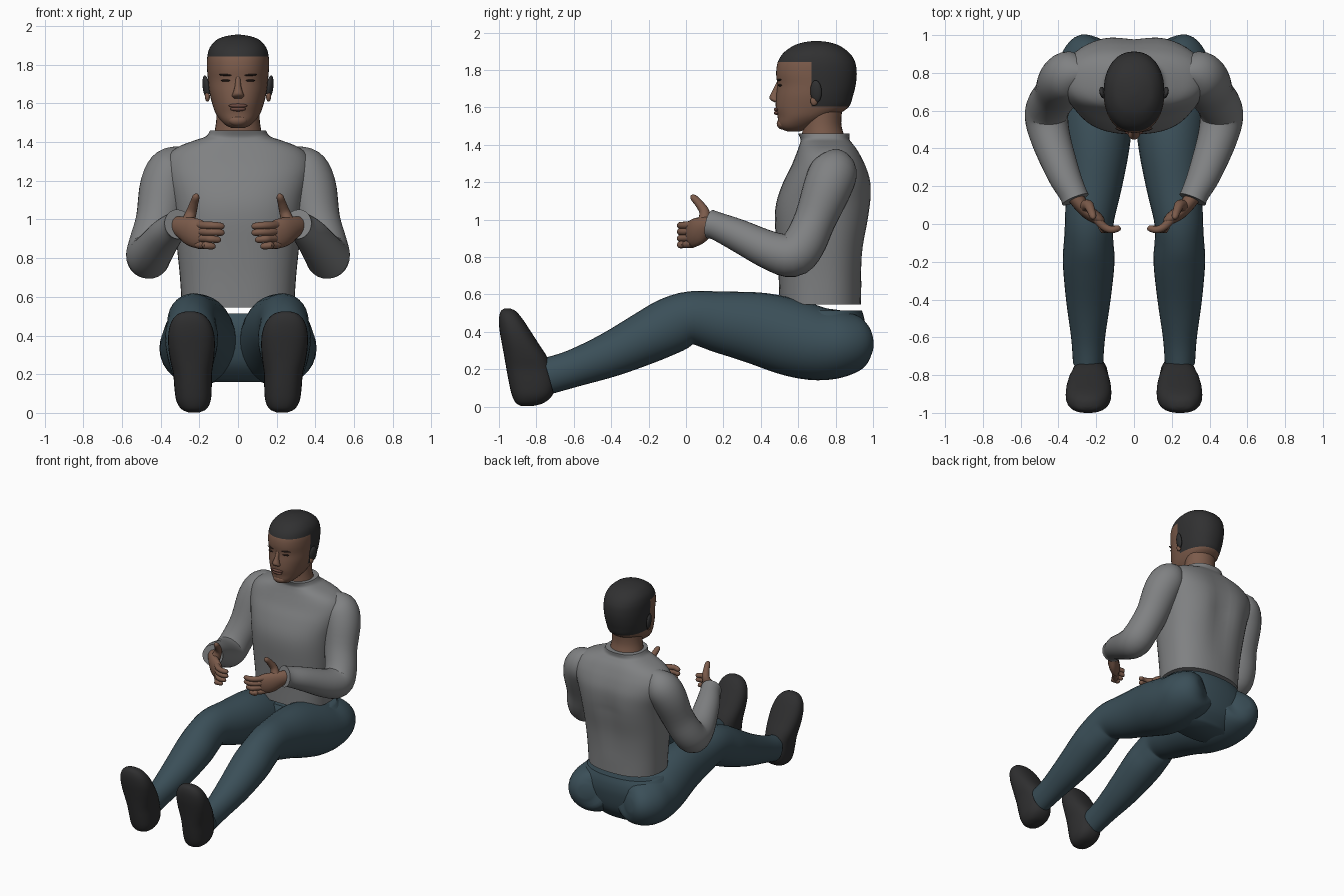
import bpy, bmesh, math
from mathutils import Vector, Matrix

X, Z = Vector((1, 0, 0)), Vector((0, 0, 1))


def material(name, rgb):
    m = bpy.data.materials.new(name)
    m.diffuse_color = (*rgb, 1)
    return m


skin = material("skin", (0.20, 0.105, 0.07))
hair = material("hair", (0.03, 0.03, 0.031))
knit = material("grey_knit", (0.215, 0.22, 0.225))
denim = material("blue_trousers", (0.043, 0.078, 0.098))
rubber = material("dark_shoe", (0.028, 0.028, 0.029))
lip = material("lip", (0.15, 0.068, 0.052))
eye_dark = material("eye_dark", (0.03, 0.018, 0.014))


def finish(name, bm, mat, mirror):
    bmesh.ops.recalc_face_normals(bm, faces=bm.faces[:])
    me = bpy.data.meshes.new(name)
    bm.to_mesh(me)
    bm.free()
    me.materials.append(mat)
    me.shade_smooth()
    me.set_sharp_from_angle(angle=math.radians(50))
    ob = bpy.data.objects.new(name, me)
    bpy.context.collection.objects.link(ob)
    if mirror:
        mod = ob.modifiers.new("mirror", 'MIRROR')
        mod.use_mirror_merge = False
    return ob


def catmull(secs, steps):
    out = []
    for i in range(len(secs) - 1):
        p0, p1 = secs[max(i - 1, 0)], secs[i]
        p2, p3 = secs[i + 1], secs[min(i + 2, len(secs) - 1)]
        for k in range(steps):
            t = k / steps
            out.append([0.5 * (2 * b + (c - a) * t + (2 * a - 5 * b + 4 * c - d) * t * t
                               + (3 * b - a - 3 * c + d) * t ** 3)
                        for a, b, c, d in zip(p0, p1, p2, p3)])
    return out + [list(secs[-1])]


def loft(name, secs, mat, ref=X, flat=False, power=2.0, n=28, steps=4, mirror=False):
    """Skin through smooth sections (x, y, z, radius, other radius)."""
    secs = catmull(secs, steps)
    pts = [Vector(s[:3]) for s in secs]
    bm = bmesh.new()
    rings = []
    for i, s in enumerate(secs):
        t = Z if flat else (pts[min(i + 1, len(pts) - 1)] - pts[max(i - 1, 0)]).normalized()
        u = (ref - t * t.dot(ref)).normalized()
        v = t.cross(u)
        ring = []
        for k in range(n):
            a = 2 * math.pi * k / n
            c, d = [math.copysign(abs(w) ** (2 / power), w) for w in (math.cos(a), math.sin(a))]
            ring.append(bm.verts.new(pts[i] + u * c * max(s[3], .003) + v * d * max(s[4], .003)))
        rings.append(ring)
    for r, q in zip(rings, rings[1:]):
        for k in range(n):
            bm.faces.new((r[k], r[(k + 1) % n], q[(k + 1) % n], q[k]))
    bm.faces.new(rings[0])
    bm.faces.new(rings[-1])
    return finish(name, bm, mat, mirror)


def upright(rows):
    """Rows of z, front y, back y, half width."""
    return [(0, (f + b) / 2, z, w, (b - f) / 2) for z, f, b, w in rows]


def blob(name, loc, size, mat, turn=0, roll=0, mirror=False):
    bm = bmesh.new()
    mtx = (Matrix.Translation(loc) @ Matrix.Rotation(turn, 4, 'Z') @ Matrix.Rotation(roll, 4, 'Y')
           @ Matrix.Diagonal((*size, 1)))
    bmesh.ops.create_uvsphere(bm, u_segments=20, v_segments=12, radius=1, matrix=mtx)
    return finish(name, bm, mat, mirror)


# Sweater body with a shallow groove down the spine
body = loft("sweater_body", upright([
    (.545, .50, .935, .29), (.70, .495, .94, .30), (.85, .485, .955, .315),
    (1.0, .475, .985, .33), (1.1, .485, .998, .345), (1.2, .52, .995, .37),
    (1.28, .56, .97, .38), (1.34, .585, .94, .355), (1.38, .60, .915, .30),
    (1.41, .61, .89, .22), (1.43, .612, .875, .165), (1.46, .60, .875, .145)]),
    knit, flat=True, power=2.4, n=48)
for v in body.data.vertices:
    if v.co.y > .8:
        fade = max(0, 1 - abs(v.co.z - 1.05) / .4)
        v.co.y -= .03 * fade * math.exp(-(v.co.x / .09) ** 2)

# Sleeves: shoulder, elbow, cuff
loft("sleeve", [
    (.26, .80, 1.34, .05, .05), (.33, .795, 1.275, .115, .12), (.375, .76, 1.18, .13, .13),
    (.41, .69, 1.0, .118, .112), (.45, .63, .87, .115, .115), (.463, .565, .81, .115, .118),
    (.44, .45, .835, .105, .103), (.375, .27, .92, .088, .086), (.325, .165, .965, .074, .075),
    (.31, .13, .975, .075, .078)], knit, mirror=True)

# Trousers: seat and legs
loft("trouser_seat", upright([
    (.16, .62, .85, .20), (.25, .53, .925, .33), (.38, .50, .955, .37),
    (.46, .50, .955, .345), (.515, .52, .94, .30)]), denim, flat=True, power=2.3, n=40)
loft("trouser_leg", [
    (.19, .978, .36, .05, .05), (.20, .945, .355, .145, .13), (.205, .85, .34, .195, .175),
    (.205, .72, .335, .20, .195), (.20, .58, .365, .195, .205), (.20, .40, .415, .175, .195),
    (.215, .20, .45, .15, .167), (.235, .03, .475, .13, .142), (.24, -.08, .435, .13, .15),
    (.24, -.20, .375, .137, .142), (.242, -.40, .28, .118, .12), (.243, -.60, .205, .09, .10),
    (.243, -.735, .165, .08, .098)], denim, mirror=True)

# Shoes standing on their heels
loft("shoe", [
    (x, (f + b) / 2, z, w, (b - f) / 2) for x, z, f, b, w in [
        (.228, .003, -.88, -.82, .03), (.228, .02, -.91, -.76, .065), (.23, .06, -.93, -.715, .088),
        (.232, .12, -.945, -.70, .096), (.235, .20, -.96, -.715, .10), (.238, .27, -.972, -.745, .112),
        (.24, .34, -.985, -.79, .12), (.242, .41, -.997, -.835, .118), (.245, .47, -1.0, -.875, .10),
        (.247, .51, -.99, -.91, .065), (.247, .525, -.97, -.94, .02)]],
    rubber, flat=True, power=2.4, mirror=True)

# Hands: palm, thumb, four fingers
loft("palm", [
    (.335, .18, .965, .05, .042), (.295, .12, .96, .056, .04), (.245, .065, .938, .074, .038),
    (.195, .03, .922, .073, .032), (.17, .015, .915, .055, .02)], skin, ref=Z, n=20, mirror=True)
loft("thumb", [
    (.265, .09, .97, .036, .036), (.242, .10, 1.035, .028, .028), (.227, .07, 1.085, .022, .022),
    (.217, .04, 1.118, .018, .018), (.214, .03, 1.131, .006, .006)], skin, n=12, mirror=True)
for i, (tip_x, tip_z) in enumerate([(.072, .965), (.072, .932), (.09, .895), (.118, .862)]):
    base_z = .972 - .034 * i
    loft(f"finger_{i + 1}", [
        (.205, .035, base_z, .022, .024), (.165, -.01, base_z - .003, .020, .021),
        (tip_x + .05, -.03, (base_z + tip_z) / 2, .019, .019),
        (tip_x + .01, -.022, tip_z, .016, .016), (tip_x, -.018, tip_z, .005, .005)],
        skin, ref=Z, n=12, mirror=True)

# Neck
loft("neck", upright([(1.38, .61, .865, .135), (1.45, .62, .845, .122), (1.52, .625, .83, .112),
                      (1.63, .63, .84, .112)]), skin, flat=True)

# Head, cut along the hairline so the hair is its own set of faces
head = loft("head", upright([
    (1.472, .54, .61, .03), (1.485, .51, .65, .06), (1.51, .493, .71, .088),
    (1.55, .49, .79, .116), (1.60, .48, .868, .134), (1.66, .482, .892, .148),
    (1.72, .488, .907, .155), (1.78, .482, .913, .16), (1.84, .49, .905, .159),
    (1.89, .52, .875, .145), (1.93, .575, .82, .108), (1.948, .63, .765, .06),
    (1.955, .68, .71, .015)]), skin, flat=True, power=2.2, n=48)
head.data.materials.append(hair)
bm = bmesh.new()
bm.from_mesh(head.data)
for co, no in (((0, 0, 1.842), Z), ((0, 0, 1.605), Z), ((0, .67, 0), Vector((0, 1, 0)))):
    bmesh.ops.bisect_plane(bm, geom=bm.verts[:] + bm.edges[:] + bm.faces[:],
                           plane_co=co, plane_no=no)
for f in bm.faces:
    c = f.calc_center_median()
    f.material_index = int(c.z > 1.842 or (c.z > 1.605 and c.y > .67))
bm.to_mesh(head.data)
bm.free()

# Face features and ears
loft("nose", [(0, .499, 1.74, .012, .012), (0, .482, 1.69, .016, .02), (0, .472, 1.655, .026, .026),
              (0, .476, 1.638, .031, .022), (0, .487, 1.625, .02, .01)], skin, flat=True, n=16)
blob("upper_lip", (0, .486, 1.588), (.048, .016, .011), lip)
blob("lower_lip", (0, .487, 1.571), (.040, .017, .012), lip)
blob("chin", (0, .515, 1.512), (.05, .03, .03), skin)
blob("eye", (.064, .502, 1.718), (.025, .009, .006), eye_dark, turn=.25, mirror=True)
blob("eyebrow", (.066, .499, 1.747), (.034, .008, .005), eye_dark, turn=.25, roll=-.05, mirror=True)
blob("ear", (.165, .695, 1.685), (.016, .032, .06), hair, turn=-.3, roll=.12, mirror=True)
blob("ear_lobe", (.158, .685, 1.635), (.013, .02, .026), skin, mirror=True)
